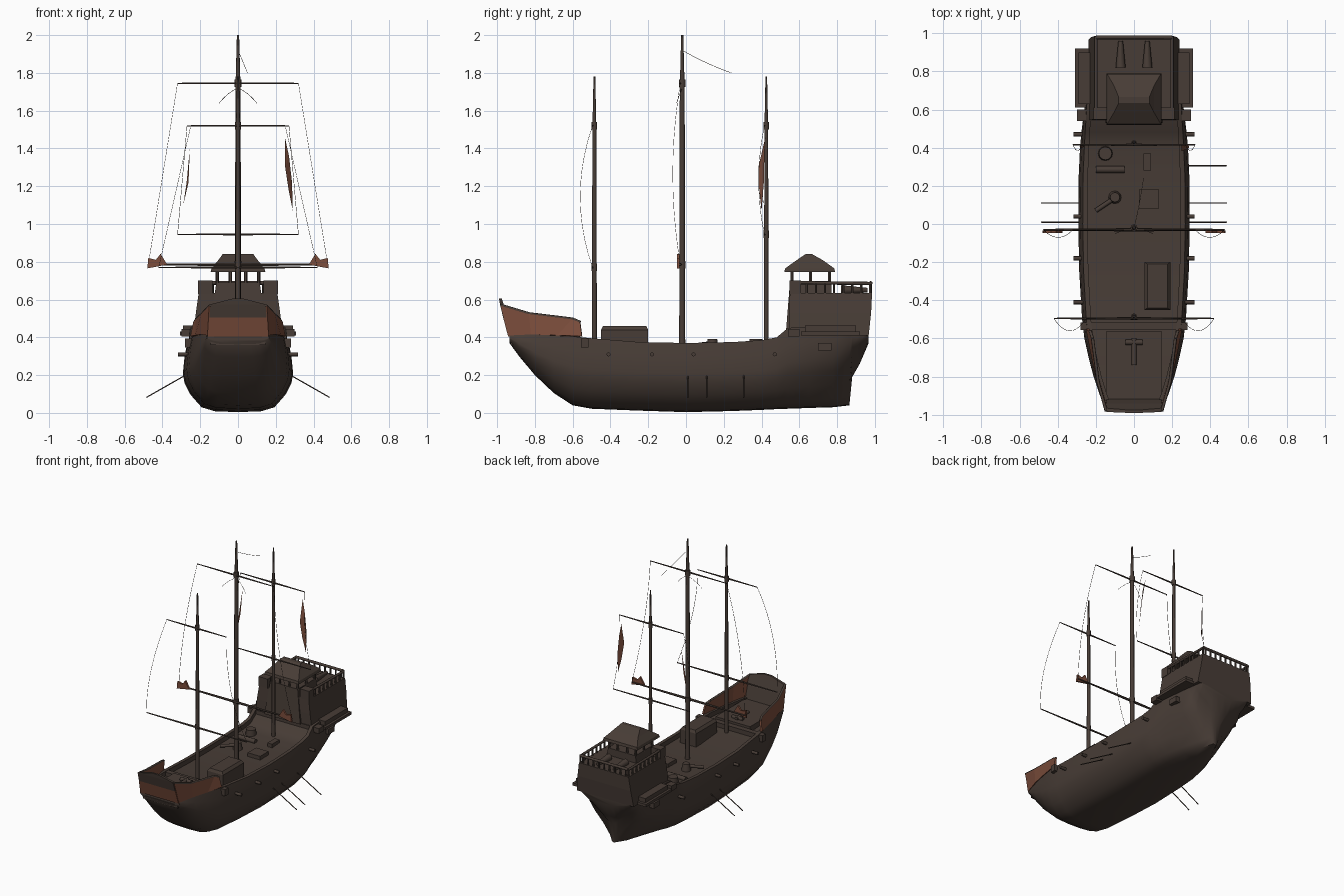
import bpy, bmesh, math
from mathutils import Vector

if "Cube" in bpy.data.objects:
    bpy.data.objects.remove(bpy.data.objects["Cube"])


def material(name, rgb):
    m = bpy.data.materials.new(name)
    m.use_nodes = True
    m.diffuse_color = (*rgb, 1)
    bsdf = m.node_tree.nodes["Principled BSDF"]
    bsdf.inputs["Base Color"].default_value = (*rgb, 1)
    bsdf.inputs["Roughness"].default_value = 0.9
    return m


WOOD = material("dark_wood", (0.064, 0.046, 0.037))
RUST = material("rust_red", (0.2, 0.075, 0.045))


def add(name, verts, faces, mat=WOOD, smooth=None):
    me = bpy.data.meshes.new(name)
    me.from_pydata(verts, [], faces)
    bm = bmesh.new()
    bm.from_mesh(me)
    bmesh.ops.recalc_face_normals(bm, faces=bm.faces)
    bm.to_mesh(me)
    bm.free()
    me.materials.append(mat)
    ob = bpy.data.objects.new(name, me)
    bpy.context.collection.objects.link(ob)
    if smooth:
        bpy.ops.object.select_all(action="DESELECT")
        ob.select_set(True)
        bpy.context.view_layer.objects.active = ob
        bpy.ops.object.shade_smooth_by_angle(angle=math.radians(smooth))
    return ob


def loft(name, rings, mat=WOOD, smooth=None):
    """Skin closed rings of equal length and cap both ends."""
    n = len(rings[0])
    faces = [(r * n + i, r * n + (i + 1) % n, (r + 1) * n + (i + 1) % n, (r + 1) * n + i)
             for r in range(len(rings) - 1) for i in range(n)]
    faces += [tuple(range(n)), tuple(range((len(rings) - 1) * n, len(rings) * n))]
    return add(name, [p for ring in rings for p in ring], faces, mat, smooth)


def rect(x0, x1, y0, y1, z):
    return [(x0, y0, z), (x1, y0, z), (x1, y1, z), (x0, y1, z)]


def box(name, x, y, z, mat=WOOD):
    return loft(name, [rect(*x, *y, z[0]), rect(*x, *y, z[1])], mat)


def rod(name, a, b, r0, r1=None, sides=8, mat=WOOD):
    a, b = Vector(a), Vector(b)
    q = (b - a).to_track_quat("Z", "Y")
    rings = []
    for p, r in ((a, r0), (b, r0 if r1 is None else r1)):
        rings.append([p + q @ Vector((r * math.cos(t), r * math.sin(t), 0))
                      for t in (2 * math.pi * i / sides for i in range(sides))])
    return loft(name, rings, mat, 50)


def rope(name, a, mid, b):
    """Thin cord bending through a middle control point."""
    a, mid, b = Vector(a), Vector(mid), Vector(b)
    cu = bpy.data.curves.new(name, "CURVE")
    cu.dimensions = "3D"
    cu.bevel_depth, cu.bevel_resolution = .0012, 0
    sp = cu.splines.new("POLY")
    sp.points.add(10)
    for i, p in enumerate(sp.points):
        t = i / 10
        p.co = (*(a * (1 - t) ** 2 + mid * 2 * t * (1 - t) + b * t * t), 1)
    cu.materials.append(WOOD)
    ob = bpy.data.objects.new(name, cu)
    bpy.context.collection.objects.link(ob)


# Hull: stations of y, keel height, half width, rail height, sharpness
stations = [(-.935, .37, .165, .42, 0), (-.88, .295, .185, .42, 0), (-.8, .2, .212, .415, 0),
            (-.7, .105, .238, .41, 0), (-.6, .04, .26, .405, 0), (-.5, .022, .272, .395, 0),
            (-.25, .012, .287, .375, 0), (0, .004, .292, .37, 0), (.25, .01, .29, .375, 0),
            (.4, .016, .283, .385, 0), (.48, .02, .278, .4, .05), (.54, .022, .273, .45, .12),
            (.65, .026, .265, .455, .3), (.78, .03, .25, .455, .65), (.865, .04, .238, .455, 1),
            (.88, .19, .235, .455, .85), (.92, .26, .23, .455, .6), (.967, .37, .225, .455, .35)]
full = [(.42, .013), (.66, .07), (.86, .25), (.97, .42), (1, .56), (.97, .8), (.92, 1)]
vee = [(.06, .01), (.13, .12), (.36, .3), (.66, .48), (.85, .63), (.95, .82), (.95, 1)]
rings = []
for y, zb, w, zt, k in stations:
    half = [(w * (a[0] * (1 - k) + b[0] * k), zb + (zt - zb) * (a[1] * (1 - k) + b[1] * k))
            for a, b in zip(full, vee)]
    xr = half[-1][0] - .025
    half += [(xr, zt), (xr, zt - .035)]
    rings.append([(0, y, zb)] + [(x, y, z) for x, z in half] + [(-x, y, z) for x, z in half[::-1]])
loft("hull", rings, WOOD, 50)

# Forecastle bulwark leaning inward, with a raked front panel
low = [(.245, -.55, .405), (.22, -.68, .41), (.188, -.82, .415), (.155, -.935, .41)]
high = [(.23, -.56, .48), (.217, -.6, .497), (.188, -.83, .525), (.146, -.98, .57)]
for s in (1, -1):
    v = [(s * x, y, z) for x, y, z in low + high]
    b = add("bulwark", v, [(i, i + 1, i + 5, i + 4) for i in range(3)], RUST)
    m = b.modifiers.new("thickness", "SOLIDIFY")
    m.thickness, m.offset = .014, 0
    for i in range(3):
        rod("bulwark_rail", v[4 + i], v[5 + i], .008)
loft("bow_panel", [rect(-.16, .16, -.942, -.934, .405), rect(-.153, .153, -.968, -.96, .505)], RUST)
loft("bow_lining", [rect(-.145, .145, -.934, -.915, .4), rect(-.143, .143, -.96, -.94, .505)])
loft("bow_crest", [rect(-.152, .152, -.968, -.94, .505), rect(-.145, .145, -.985, -.965, .575),
                   rect(-.03, .03, -.99, -.975, .605)])
loft("forecastle_deck", [rect(-.145, .145, -.93, -.56, .36), rect(-.145, .145, -.93, -.56, .41)])
box("fore_beam", (-.28, .28), (-.555, -.515), (.345, .395))
rod("anchor_shank", (0, -.74, .415), (0, -.6, .415), .014)
rod("anchor_stock", (-.045, -.62, .415), (.045, -.62, .415), .014)

# Stern castle, cabin and railing
loft("stern_castle", [rect(-.238, .238, .545, .967, .41), rect(-.223, .223, .545, .98, .53),
                      rect(-.208, .208, .55, .985, .635)])
box("aft_beam", (-.3, .3), (.54, .6), (.405, .445))
for s in (1, -1):
    x = lambda a, b: sorted((s * a, s * b))
    box("side_gallery", x(.2, .308), (.61, .92), (.41, .43))
    box("gallery_chest", x(.2, .29), (.63, .9), (.43, .462))
    box("gallery_bracket", x(.2, .27), (.7, .77), (.33, .37))
    box("castle_front_parapet", x(.135, .212), (.548, .61), (.63, .7))
    rod("side_rail", (s * .2, .6, .69), (s * .2, .98, .685), .009)
    for i in range(8):
        y = .64 + i * .048
        rod("rail_post", (s * .2, y, .63), (s * .2, y, .69), .007, sides=6)
    rod("deck_bundle", (s * .07, .82, .65), (s * .07, .96, .65), .026, .012)
rod("stern_rail", (-.2, .978, .688), (.2, .978, .688), .01)
for i in range(9):
    rod("stern_post", (-.18 + i * .045, .978, .63), (-.18 + i * .045, .978, .69), .007, sides=6)
loft("cabin", [rect(-.15, .15, .53, .77, .44), rect(-.115, .115, .55, .77, .69)])
for px in (-.11, -.04, .04, .11):
    for py in (.56, .66, .76):
        rod("canopy_post", (px, py, .68), (px, py, .76), .009, sides=6)
loft("canopy_roof", [rect(-.145, .145, .52, .79, .745), rect(-.14, .14, .525, .785, .765),
                     rect(-.105, .105, .585, .725, .808), rect(-.08, .08, .635, .665, .842)])

# Deck fittings
hatch = [rect(.055, .19, -.45, -.2, .33), rect(.055, .19, -.45, -.2, .44),
         rect(.07, .175, -.44, -.21, .46)]
loft("deck_house", hatch)
box("hatch", (.025, .13), (.08, .18), (.33, .365))
rod("barrel", (-.15, .37, .33), (-.15, .37, .39), .04, .034, 12)
rod("capstan", (-.1, .14, .33), (-.1, .14, .39), .035, .025, 12)
rod("capstan_bar", (-.2, .07, .36), (-.08, .15, .37), .012)
rod("log", (-.2, .285, .35), (-.05, .285, .35), .018)
box("crate", (.05, .09), (.28, .37), (.33, .37))

# Side pegs and oars
for s in (1, -1):
    for y in (-.41, -.18, .04, .47):
        rod("side_peg", (s * .22, y, .31), (s * .318, y, .31), .011)
    for y in (.01, .11) + ((.305,) if s > 0 else ()):
        rod("oar", (s * .26, y, .21), (s * .485, y, .082), .0035, sides=6)


# Masts, tapered yards and the cords left along the sail edges
def mast(name, y, top, r, yards, bow_out):
    rod(name, (0, y, .33), (0, y, top - .28), r, r * .8, 10)
    rod(name + "_top", (0, y, top - .28), (0, y, top), r * .8, r * .35, 10)
    for z, w, yr in yards:
        for s in (1, -1):
            rod(name + "_yard", (0, y - .01, z), (s * w, y - .01, z), yr, yr * .5, 6)
        rod(name + "_collar", (0, y, z - .02), (0, y, z + .02), r * 1.1, sides=10)
    (z1, w1, _), (z0, w0, _) = yards
    for s in (1, -1):
        rope(name + "_edge_cord", (s * w1, y - .01, z1),
             (s * (w0 + w1) / 2, y - bow_out, (z0 + z1) / 2), (s * w0, y - .01, z0))


mast("fore_mast", -.485, 1.78, .014, [(1.52, .25, .006), (.77, .42, .007)], .14)
mast("main_mast", -.02, 2.0, .017, [(1.745, .32, .006), (.785, .475, .009)], .09)
mast("mizzen_mast", .425, 1.78, .013, [(1.52, .27, .006), (.945, .32, .006)], .07)
rope("top_stay", (0, -.02, 1.92), (.03, .1, 1.85), (.05, .24, 1.8))
for s in (1, -1):
    rope("shroud", (0, -.02, 1.72), (s * .05, -.03, 1.7), (s * .1, -.05, 1.64))

# Sail remnants: folded corners on the main yard, strips by the mizzen
for s in (1, -1):
    corner = [(s * .48, .765), (s * .375, .785), (s * .41, .842), (s * .435, .81), (s * .475, .82)]
    loft("sail_corner", [[(x, y, z) for x, z in corner] for y in (-.048, -.034)], RUST)
leaf = [(.248, .42, 1.46), (.25, .383, 1.3), (.268, .388, 1.18), (.29, .4, 1.07),
        (.286, .412, 1.22), (.27, .415, 1.36)]
add("sail_strip", leaf, [(0, 1, 5), (1, 2, 4, 5), (2, 3, 4)], RUST)
add("sail_sliver", [(-.255, .42, 1.4), (-.272, .4, 1.22), (-.29, .41, 1.1), (-.262, .405, 1.22)],
    [(0, 1, 3), (1, 2, 3)], RUST)
